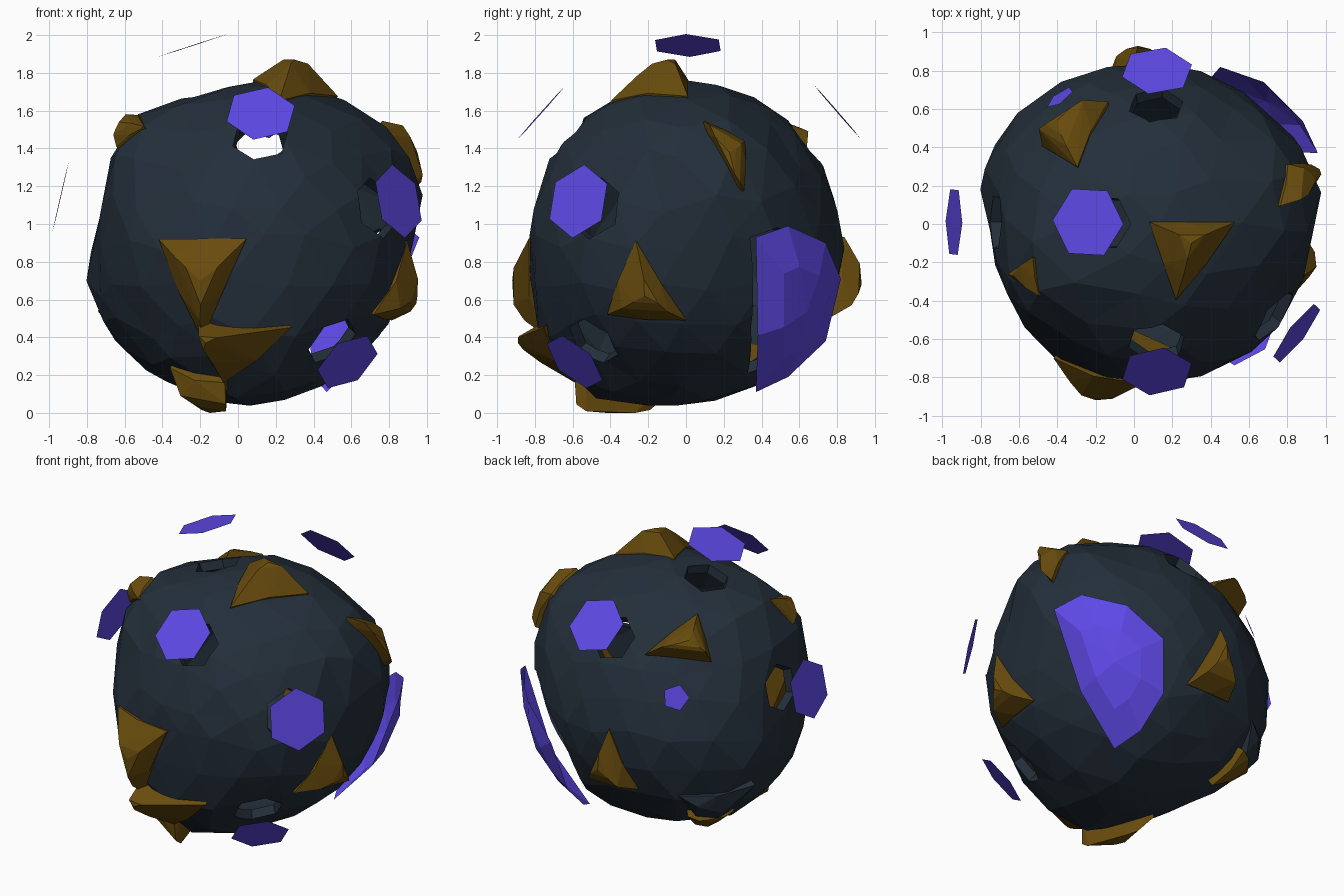
import bpy, bmesh, math, random
from mathutils import Vector as V

if "Cube" in bpy.data.objects:
    bpy.data.objects.remove(bpy.data.objects["Cube"])

random.seed(4)
C = V((0.1, 0, 0.9))


def material(name, rgb):
    m = bpy.data.materials.new(name)
    m.diffuse_color = (*rgb, 1)
    m.use_nodes = True
    m.node_tree.nodes["Principled BSDF"].inputs["Base Color"].default_value = m.diffuse_color
    return m


DARK = material("dark_rock", (0.017, 0.028, 0.042))
GOLD = material("gold_crystal", (0.14, 0.072, 0.004))
PURPLE = material("purple_plate", (0.11, 0.065, 0.78))


def finish(name, bm, mat=None):
    me = bpy.data.meshes.new(name)
    bm.to_mesh(me)
    bm.free()
    ob = bpy.data.objects.new(name, me)
    bpy.context.collection.objects.link(ob)
    if mat:
        me.materials.append(mat)
    return ob


# Outline points that steer the lumpy radius of the shell
ANCHORS = [V(p) for p in (
    (-.74, 0, .9), (-.81, .25, .62), (-.7, 0, 1.2), (-.64, -.2, 1.45), (-.54, -.1, 1.58),
    (-.2, 0, 1.68), (.1, 0, 1.76), (.5, 0, 1.66), (.74, .1, 1.58), (.96, .25, 1.24),
    (.9, 0, .8), (.74, 0, .4), (.4, 0, .13), (.1, 0, .04), (.1, .35, .13),
    (.1, .62, .3), (.1, .83, .8), (.1, .76, 1.2), (.1, .64, 1.45), (.1, .44, 1.63),
    (.1, -.82, .92), (.1, -.78, 1.2), (.1, -.62, 1.49), (.1, -.4, 1.65), (-.65, .53, .8),
    (-.35, .75, .8), (-.65, -.4, .8), (-.42, -.68, .75), (.45, -.75, .8), (.78, -.5, .9),
    (-.62, 0, .37), (-.35, -.2, .18), (-.1, -.5, .09), (0, -.77, .4), (.85, .4, 1.0),
    (-.56, .45, .36))]


def radius(d):
    total, weight = 0.82 * 0.1, 0.1
    for a in ANCHORS:
        w = math.exp(30 * (d.dot((a - C).normalized()) - 1))
        total += w * (a - C).length
        weight += w
    return total / weight


def on_shell(p, lift=0.0):
    d = (V(p) - C).normalized()
    return C + d * (radius(d) + lift)


# Hollow faceted shell
bm = bmesh.new()
bmesh.ops.create_icosphere(bm, subdivisions=3, radius=1)
for v in bm.verts:
    d = v.co + V([random.uniform(-.06, .06) for _ in range(3)])
    v.co = on_shell(C + d, 0.006)
shell = finish("rock_shell", bm, DARK)
solid = shell.modifiers.new("thickness", 'SOLIDIFY')
solid.thickness, solid.offset = 0.06, -1

cutters = []


def cut_hole(outline):
    """Loft the outline toward the centre and cut it out of the shell."""
    bm = bmesh.new()
    inner = [bm.verts.new(C + (p - C) * 0.5) for p in outline]
    outer = [bm.verts.new(C + (p - C) * 1.3) for p in outline]
    n = len(outline)
    for i in range(n):
        j = (i + 1) % n
        bm.faces.new((inner[i], inner[j], outer[j], outer[i]))
    bm.faces.new(inner[::-1])
    bm.faces.new(outer)
    bmesh.ops.triangulate(bm, faces=bm.faces[:])
    bmesh.ops.recalc_face_normals(bm, faces=bm.faces[:])
    ob = finish("hole_cutter", bm)
    ob.hide_render = True
    cutters.append(ob)
    mod = shell.modifiers.new("hole", 'BOOLEAN')
    mod.operation, mod.object, mod.solver = 'DIFFERENCE', ob, 'EXACT'


def plate(name, centre, r, sides=6, turn=0.0, hole=True):
    """Thin floating polygon facing away from the centre."""
    centre = V(centre)
    n = (centre - C).normalized()
    q = n.to_track_quat('Z', 'Y')
    pts = []
    for i in range(sides):
        a = turn + math.tau * i / sides
        pts.append(centre + q @ V((r * math.cos(a), r * math.sin(a), 0)))
    bm = bmesh.new()
    bm.faces.new([bm.verts.new(p) for p in pts])
    finish(name, bm, PURPLE)
    if hole:
        cut_hole(pts)


# Floating plates over their holes
plate("front_plate", (.12, -.77, 1.585), .19, turn=.3)
plate("back_plate", (.12, .80, 1.595), .19, turn=.3)
plate("top_plate", (-.24, .01, 1.945), .195, turn=.5)
plate("right_front_plate", (.85, -.57, 1.12), .20, turn=.5)
plate("lower_front_plate", (.58, -.59, .27), .185, turn=.3)
plate("left_plate", (-.94, .01, 1.14), .195, turn=.5)
plate("small_back_plate", on_shell((-.37, .64, 1.17), .02), .085, sides=5, hole=False)

# Large curved plate on the back right
rim = [V(p) for p in ((.96, .37, .93), (.88, .54, .99), (.68, .74, .90), (.45, .82, .71),
                      (.38, .74, .38), (.40, .54, .19), (.47, .37, .11), (.75, .38, .41))]
mid = sum(rim, V()) / len(rim)
bm = bmesh.new()
outer = [bm.verts.new(p) for p in rim]
inner = [bm.verts.new(C + (p.lerp(mid, .5) - C).normalized() * .94) for p in rim]
hub = bm.verts.new(C + (mid - C).normalized() * .945)
for i in range(len(rim)):
    j = (i + 1) % len(rim)
    bm.faces.new((outer[i], outer[j], inner[j], inner[i]))
    bm.faces.new((inner[i], inner[j], hub))
bmesh.ops.recalc_face_normals(bm, faces=bm.faces[:])
bm.normal_update()
if hub.normal.dot(mid - C) < 0:
    bmesh.ops.reverse_faces(bm, faces=bm.faces[:])
finish("large_plate", bm, PURPLE)
cut_hole(rim)


def crystal(name, a, b, c, apex, top=0.35, mat=GOLD):
    """Three-cornered base on the shell rising through a shoulder to a blunt top."""
    base = [V(a), V(b), V(c)]
    centre = (base[0] + base[1] + base[2]) / 3
    mids = [(base[i] + base[(i + 1) % 3]) / 2 for i in range(3)]
    pts = [on_shell(p, .012) for p in base + mids]
    pts += [on_shell(p, -.08) for p in base]
    out = (centre - C).normalized() * .015
    pts += [V(apex)] + [V(apex) - out + (p - centre) * top for p in base]
    shoulder = V(apex).lerp(centre, .4)
    pts += [shoulder + (p - centre) * (top + .25) for p in base]
    bm = bmesh.new()
    for p in pts:
        bm.verts.new((p.x, p.y, max(p.z, 0)))
    hull = bmesh.ops.convex_hull(bm, input=bm.verts[:])
    loose = {g for g in hull["geom_interior"] + hull["geom_unused"]
             if isinstance(g, bmesh.types.BMVert)}
    bmesh.ops.delete(bm, geom=list(loose), context='VERTS')
    finish(name, bm, mat)


# Gold crystals
crystal("front_crystal", (-.42, -.7, .92), (.05, -.75, .92), (-.2, -.75, .36), (-.2, -.92, .7))
crystal("low_front_crystal", (-.2, -.72, .5), (.28, -.74, .46), (-.08, -.6, .14), (-.17, -.89, .37), .2)
crystal("bottom_crystal", (-.4, -.45, .18), (-.08, -.62, .12), (-.25, -.1, .08), (-.15, -.42, 0), .5)
crystal("right_crystal", (.88, -.26, .91), (.75, -.44, .5), (.85, 0, .47), (.95, -.22, .62), .3)
crystal("upper_right_crystal", (.8, .1, 1.58), (.82, .32, 1.45), (.93, .31, 1.18), (.95, .23, 1.38), .5)
crystal("top_crystal", (.08, .01, 1.73), (.52, .01, 1.66), (.22, -.4, 1.66), (.3, -.1, 1.87), .3)
crystal("upper_back_crystal", (-.16, .7, 1.45), (-.54, .45, 1.4), (-.3, .3, 1.6), (-.4, .54, 1.53))
crystal("upper_left_crystal", (-.55, -.18, 1.6), (-.66, -.26, 1.42), (-.5, -.38, 1.52), (-.63, -.27, 1.54))
crystal("back_crystal", (0, .82, .93), (-.17, .8, .48), (.2, .8, .48), (.02, .93, .68))
# Dark lump at the lower back left with gold showing on its underside
crystal("low_back_lump", (-.72, .3, .55), (-.42, .68, .5), (-.45, .38, .24), (-.6, .48, .38), .35, DARK)
crystal("low_back_crystal", (-.6, .34, .35), (-.42, .58, .33), (-.36, .34, .16), (-.53, .45, .28), .4)

# Bake the holes and drop the cutters
dg = bpy.context.evaluated_depsgraph_get()
baked = bpy.data.meshes.new_from_object(shell.evaluated_get(dg))
shell.modifiers.clear()
shell.data = baked
for ob in cutters:
    bpy.data.objects.remove(ob)
